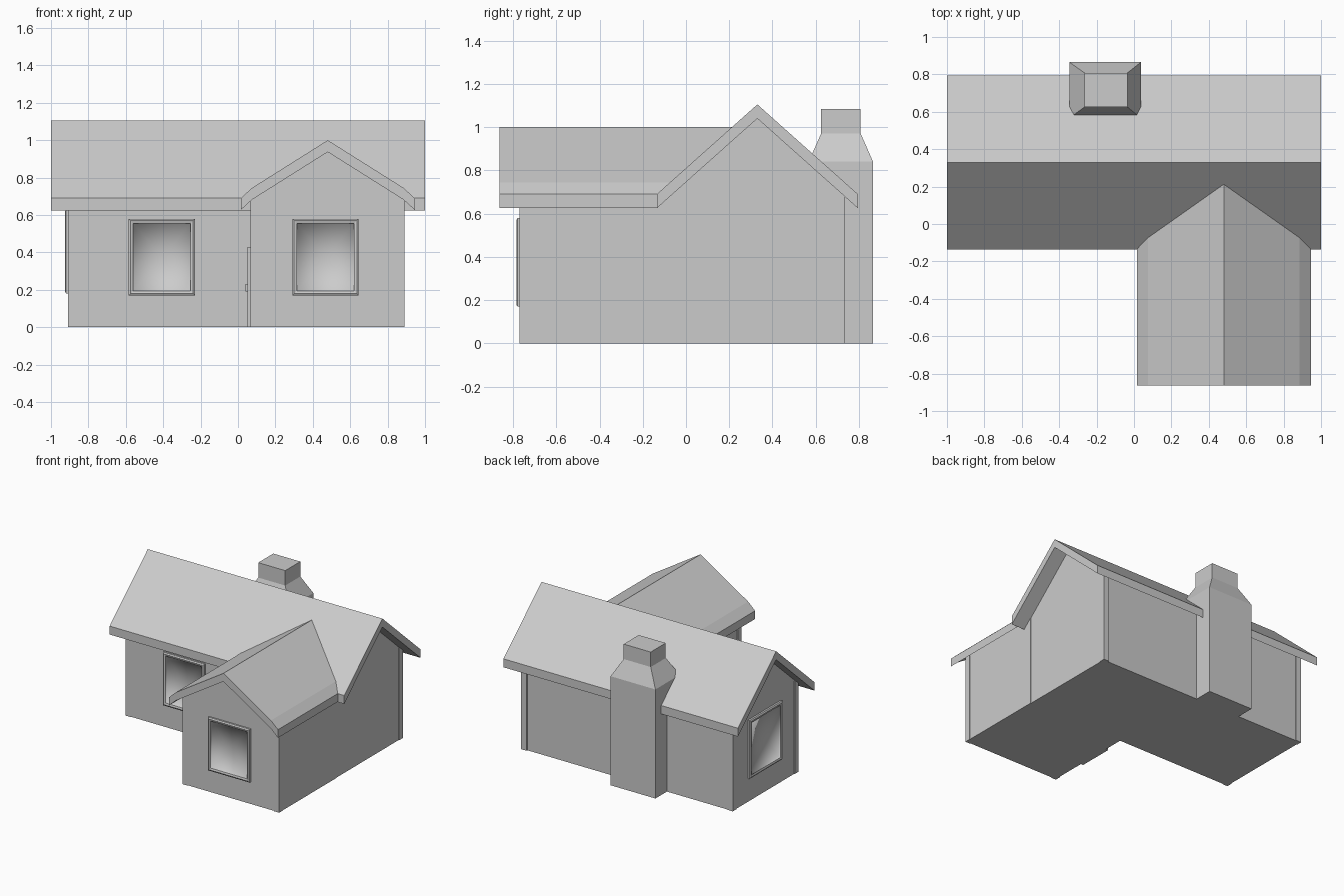
import bpy
import bmesh
from mathutils import Matrix, Vector

cube = bpy.data.objects.get("Cube")
if cube:
    bpy.data.objects.remove(cube, do_unlink=True)

grey = bpy.data.materials.new("plain_grey")
grey.use_nodes = True
colour = (0.6, 0.6, 0.6, 1)
grey.diffuse_color = colour
grey.node_tree.nodes["Principled BSDF"].inputs["Base Color"].default_value = colour


def finish(name, bm):
    bmesh.ops.recalc_face_normals(bm, faces=bm.faces)
    mesh = bpy.data.meshes.new(name)
    bm.to_mesh(mesh)
    bm.free()
    mesh.materials.append(grey)
    obj = bpy.data.objects.new(name, mesh)
    bpy.context.collection.objects.link(obj)
    return obj


def prism(name, profile, axis, start, end):
    """Extrude a (horizontal, z) profile along x or y; end may depend on z."""
    def place(h, z, d):
        return (d, h, z) if axis == "x" else (h, d, z)
    bm = bmesh.new()
    near = [bm.verts.new(place(h, z, start)) for h, z in profile]
    far = [bm.verts.new(place(h, z, end(z) if callable(end) else end)) for h, z in profile]
    bm.faces.new(near)
    bm.faces.new(far)
    for i in range(len(profile)):
        j = (i + 1) % len(profile)
        bm.faces.new((near[i], near[j], far[j], far[i]))
    return finish(name, bm)


def loft(name, rings):
    """Stack of rectangles (x0, x1, y0, y1, z) joined into a closed block."""
    bm = bmesh.new()
    loops = [[bm.verts.new(p) for p in ((a, c, z), (b, c, z), (b, d, z), (a, d, z))]
             for a, b, c, d, z in rings]
    bm.faces.new(loops[0])
    bm.faces.new(loops[-1])
    for low, high in zip(loops, loops[1:]):
        for i in range(4):
            j = (i + 1) % 4
            bm.faces.new((low[i], low[j], high[j], high[i]))
    return finish(name, bm)


def mirrored(half, centre):
    """Complete a left half profile, ending on the ridge, about its centre."""
    return half + [(2 * centre - h, z) for h, z in reversed(half[:-1])]


def window(name, origin, width, height, turn=0):
    """Raised frame with a bevelled rim around a shallow softly shaded pane."""
    bm = bmesh.new()
    steps = [(0, -0.005), (0, 0.014), (0.01, 0.02), (0.024, 0.016), (0.026, 0.004)]
    loops = []
    for inset, out in steps:
        w, h = width / 2 - inset, height / 2 - inset
        loops.append([bm.verts.new((x, -out, z)) for x, z in ((-w, -h), (w, -h), (w, h), (-w, h))])
    for k, (a, b) in enumerate(zip(loops, loops[1:])):
        for i in range(4):
            j = (i + 1) % 4
            bm.faces.new((a[i], a[j], b[j], b[i])).smooth = k == len(steps) - 2
    pane = bm.faces.new(loops[-1])
    pane.smooth = True
    bmesh.ops.poke(bm, faces=[pane])
    bm.transform(Matrix.Translation(Vector(origin)) @ Matrix.Rotation(turn, 4, "Z"))
    return finish(name, bm)


# Main house and front wing walls
RIDGE, WING = 0.33, 0.48
prism("main_walls", mirrored([(-0.065, 0), (-0.065, 0.7), (RIDGE, 1.05)], RIDGE), "x", -0.905, 0.885)
prism("wing_walls", mirrored([(0.072, 0), (0.072, 0.7), (WING, 0.95)], WING), "y", -0.765, -0.065)

# Roofs: the wing roof is cut along the underside of the main roof
prism("main_roof", mirrored([(-0.135, 0.625), (-0.135, 0.69), (RIDGE, 1.105)], RIDGE)
      + [(RIDGE, 1.04)], "x", -1, 1)
outer = mirrored([(0.015, 0.69), (0.075, 0.745), (WING, 1.0)], WING)
inner = [(h, z - 0.063) for h, z in reversed(outer)]
prism("wing_roof", outer + inner, "y", -0.863, lambda z: RIDGE - (1.04 - z) / 0.892)

# Corner posts
POST = 0.045
corners = {"post_front_right": (-0.91, -0.07), "post_back_right": (-0.91, 0.73 - POST),
           "post_back_left": (0.89 - POST, 0.73), "post_wing_left": (0.89 - POST, -0.77),
           "post_wing_right": (0.066, -0.77)}
corners["post_back_left"] = (0.89 - POST, 0.735 - POST)
for name, (x, y) in corners.items():
    loft(name, [(x, x + POST, y, y + POST, z) for z in (0, 0.715)])

# Chimney with a tapered shoulder
base, top = (-0.345, 0.037, 0.567, 0.865), (-0.265, -0.035, 0.625, 0.808)
loft("chimney", [base + (0,), base + (0.84,), top + (0.97,), top + (1.085,)])

# Windows
window("window_main", (-0.407, -0.065, 0.375), 0.355, 0.41)
window("window_wing", (0.468, -0.765, 0.375), 0.355, 0.41)
window("window_gable", (-0.905, 0.34, 0.405), 0.4, 0.45, -1.5708)

# Door on the inner side of the wing
loft("door", [(0.052, 0.08, -0.49, -0.22, z) for z in (0, 0.43)])
loft("door_handle", [(0.04, 0.055, -0.46, -0.44, z) for z in (0.19, 0.23)])
